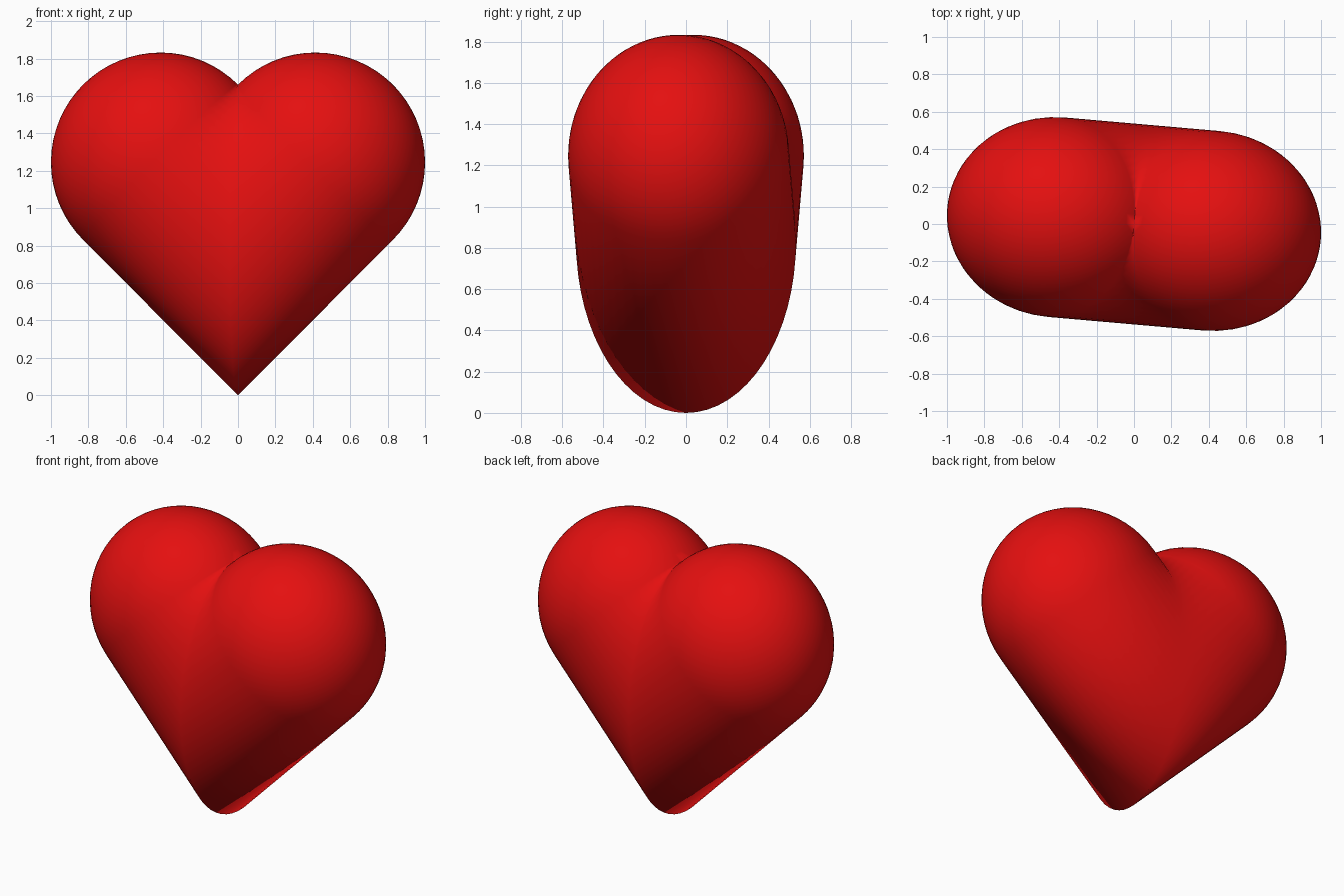
import bpy, bmesh, math
from mathutils import Matrix, Vector

if "Cube" in bpy.data.objects:
    bpy.data.objects.remove(bpy.data.objects["Cube"])

R = 0.587                      # lobe radius seen from the front
DEPTH = 0.535                  # lobe radius front to back
C = R / math.sqrt(2)           # lobe centre x
CZ = C + R * math.sqrt(2)      # lobe centre height, tip rests on z = 0

red = bpy.data.materials.new("heart red")
red.diffuse_color = (0.78, 0.005, 0.005, 1)
red.use_nodes = True
red.node_tree.nodes["Principled BSDF"].inputs["Base Color"].default_value = red.diffuse_color

# Right half: a hemisphere pointing up and outward
bm = bmesh.new()
bmesh.ops.create_uvsphere(bm, u_segments=64, v_segments=32, radius=R)
bmesh.ops.delete(bm, geom=[v for v in bm.verts if v.co.z < -1e-4], context='VERTS')
place = (Matrix.Translation((C, 0, CZ)) @ Matrix.Diagonal((1, DEPTH / R, 1, 1))
         @ Matrix.Rotation(math.radians(45), 4, 'Y'))
bmesh.ops.transform(bm, matrix=place, verts=bm.verts)

# Extend its rim diagonally down to the centre plane
rim = [e for e in bm.edges if e.is_boundary]
ext = bmesh.ops.extrude_edge_only(bm, edges=rim)
for v in ext["geom"]:
    if isinstance(v, bmesh.types.BMVert):
        v.co += Vector((-1, 0, -1)) * v.co.x
        v.co.x = 0
bmesh.ops.remove_doubles(bm, verts=bm.verts, dist=1e-4)
bmesh.ops.recalc_face_normals(bm, faces=bm.faces)
# The half is open at the centre, so make sure the faces point outward
top = max(bm.faces, key=lambda f: f.calc_center_median().z)
if top.normal.z < 0:
    bmesh.ops.reverse_faces(bm, faces=bm.faces)
for f in bm.faces:
    f.smooth = True

mesh = bpy.data.meshes.new("heart")
bm.to_mesh(mesh)
bm.free()
mesh.materials.append(red)
heart = bpy.data.objects.new("heart", mesh)
bpy.context.collection.objects.link(heart)

# Left half by mirroring; the whole heart is turned slightly
mirror = heart.modifiers.new("mirror", 'MIRROR')
mirror.use_axis = (True, False, False)
mirror.merge_threshold = 0.0005
heart.rotation_euler.z = math.radians(-5)
